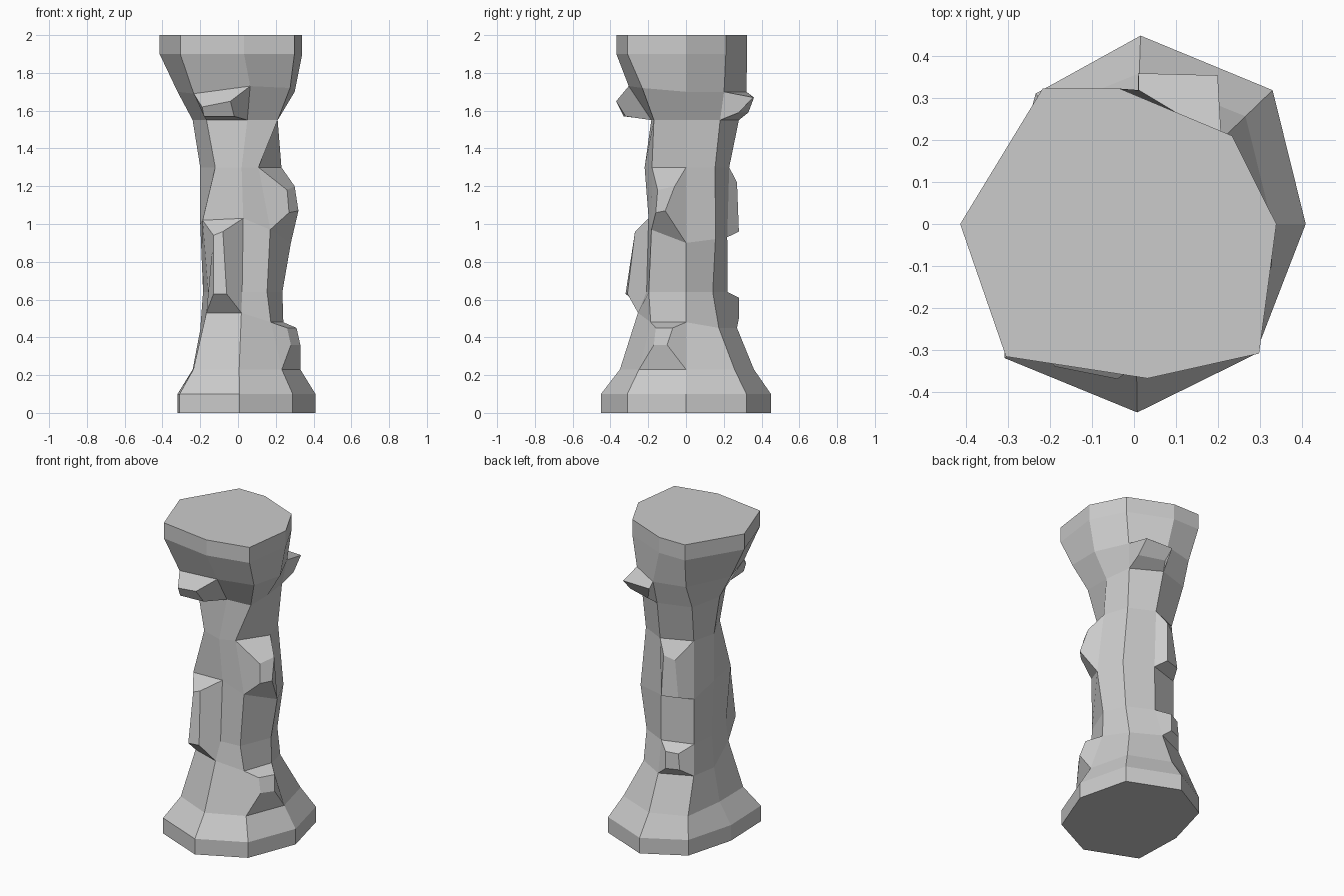
import bpy, bmesh
from math import radians, cos, sin

# Column directions, counter-clockwise from +x
ANGLES = [0, 44, 88, 127, 180, 226, 271, 313]

# Ring height -> radius along each column
RINGS = [
    (0.00, [.41, .46, .45, .39, .32, .445, .45, .425]),
    (0.10, [.41, .46, .45, .39, .32, .445, .45, .425]),
    (0.23, [.33, .37, .36, .34, .24, .34, .35, .34]),
    (0.48, [.24, .25, .27, .26, .20, .255, .255, .255]),
    (0.64, [.235, .23, .22, .23, .185, .24, .21, .25]),
    (0.95, [.28, .265, .22, .23, .20, .265, .20, .25]),
    (1.30, [.23, .235, .23, .22, .20, .21, .22, .21]),
    (1.55, [.21, .26, .28, .29, .24, .24, .19, .27]),
    (1.70, [.30, .29, .32, .33, .32, .35, .31, .36]),
    (1.90, [.34, .315, .325, .39, .415, .44, .37, .43]),
    (2.00, [.34, .315, .325, .39, .415, .44, .37, .43]),
]
# Uneven rings: height offset per column
TILT = {
    3: [0, -.03, -.03, -.03, -.04, .05, .05, 0],
    5: [-.05, -.03, -.02, -.02, .05, .07, .08, .02],
    8: [0, 0, 0, 0, 0, -.01, .03, .02],
}
# Twisted rings: angle offset per column
TWIST = {
    3: [0, 0, 0, 8, 0, 3, 3, 0],
    4: [0, -6, -4, 10, 0, 3, 5, -5],
    5: [0, -8, -5, 10, 0, -1, 7, 0],
    6: [0, -3, -4, 10, 0, 9, 4, -12],
    7: [0, 0, 0, 5, 0, 0, 14, 8],
    8: [0, 0, 0, -2, 0, 2, 11, 7],
    9: [0, -2, 8, -3, 0, 0, 4, 1],
    10: [0, -2, 8, -3, 0, 0, 4, 1],
}
# Rock bumps: column, first ring, last ring, outer quad
BUMPS = [
    (5, 3, 5, [(-.13, -.32, .63), (-.06, -.31, .63), (-.08, -.27, .96), (-.13, -.27, .94)]),
    (7, 2, 3, [(.28, -.17, .36), (.33, -.10, .36), (.31, -.07, .45), (.26, -.16, .45)]),
    (7, 5, 6, [(.27, -.16, 1.06), (.32, -.11, 1.07), (.30, -.06, 1.20), (.26, -.15, 1.18)]),
    (5, 7, 8, [(-.18, -.33, 1.57), (-.02, -.32, 1.57), (-.04, -.37, 1.65), (-.19, -.34, 1.62)]),
    (1, 7, 8, [(.20, .28, 1.59), (.04, .33, 1.59), (.01, .36, 1.67), (.20, .355, 1.67)]),
    (2, 3, 4, [(-.05, .28, .50), (-.13, .25, .50), (-.12, .25, .60), (-.05, .28, .61)]),
    (2, 5, 6, [(-.02, .28, .96), (-.12, .25, .96), (-.09, .24, 1.19), (-.03, .27, 1.22)]),
]

bm = bmesh.new()
n = len(ANGLES)
flat = [0] * n

# Pillar rings
v = []
for i, (z, radii) in enumerate(RINGS):
    v.append([bm.verts.new((r * cos(radians(a + t)), r * sin(radians(a + t)), z + d))
              for r, a, t, d in zip(radii, ANGLES, TWIST.get(i, flat), TILT.get(i, flat))])

# Pillar walls, leaving openings for the bumps
covered = {(i, j) for j, lo, hi, _ in BUMPS for i in range(lo, hi)}
for i in range(len(v) - 1):
    for j in range(n):
        if (i, j) not in covered:
            k = (j + 1) % n
            bm.faces.new((v[i][j], v[i][k], v[i + 1][k], v[i + 1][j]))
bm.faces.new(v[0][::-1])
bm.faces.new(v[-1])

# Rock bumps bridged into the openings
for j, lo, hi, quad in BUMPS:
    k = (j + 1) % n
    a, b, c, d = [bm.verts.new(p) for p in quad]
    left = [v[i][j] for i in range(lo, hi + 1)]
    right = [v[i][k] for i in range(lo, hi + 1)]
    bm.faces.new((a, b, c, d))
    bm.faces.new((left[0], right[0], b, a))
    bm.faces.new((d, c, right[-1], left[-1]))
    bm.faces.new([a, d] + left[::-1])
    bm.faces.new([c, b] + right)

bmesh.ops.recalc_face_normals(bm, faces=bm.faces[:])
mesh = bpy.data.meshes.new("rock_pillar")
bm.to_mesh(mesh)
bm.free()
bpy.context.collection.objects.link(bpy.data.objects.new("rock_pillar", mesh))
